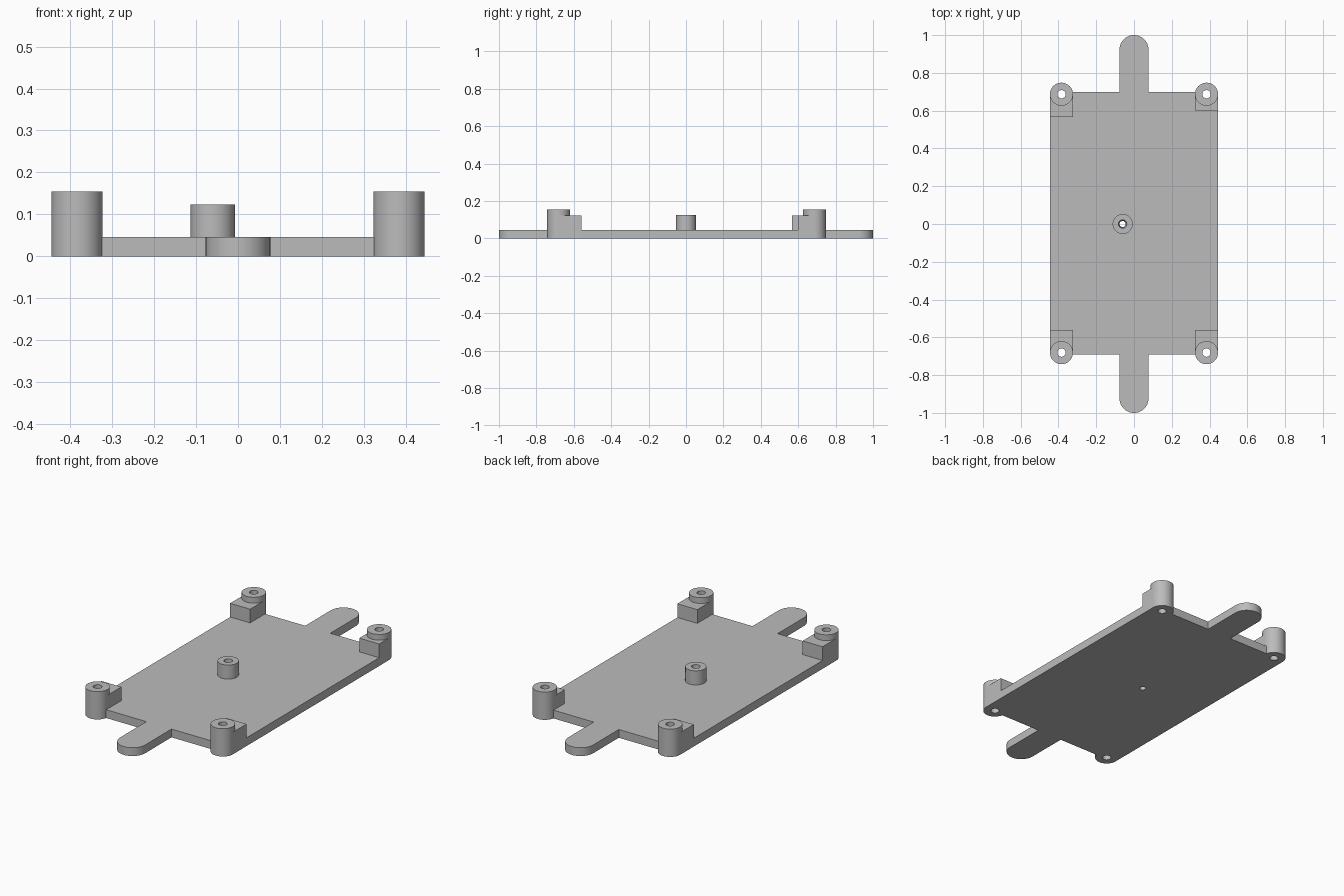
import bpy, bmesh, math

cube = bpy.data.objects.get("Cube")
if cube:
    bpy.data.objects.remove(cube, do_unlink=True)

grey = bpy.data.materials.new("plain grey")
grey.use_nodes = True
colour = (0.5, 0.5, 0.5, 1)
grey.diffuse_color = colour
grey.node_tree.nodes["Principled BSDF"].inputs["Base Color"].default_value = colour

HALF_W, THICK = 0.445, 0.046
POST_X, POST_R, POST_H = 0.384, 0.061, 0.154
BLOCK_H, HOLE_R = 0.122, 0.022
TAB_R = 0.077


def prism(name, outline, z0, z1):
    """Extrude a counter-clockwise outline between two heights."""
    bm = bmesh.new()
    face = bm.faces.new([bm.verts.new((x, y, z0)) for x, y in outline])
    ext = bmesh.ops.extrude_face_region(bm, geom=[face], use_keep_orig=True)
    for v in ext["geom"]:
        if isinstance(v, bmesh.types.BMVert):
            v.co.z = z1
    bmesh.ops.recalc_face_normals(bm, faces=bm.faces)
    mesh = bpy.data.meshes.new(name)
    bm.to_mesh(mesh)
    bm.free()
    mesh.materials.append(grey)
    obj = bpy.data.objects.new(name, mesh)
    bpy.context.collection.objects.link(obj)
    return obj


def box(name, x0, x1, y0, y1, z0, z1):
    return prism(name, [(x0, y0), (x1, y0), (x1, y1), (x0, y1)], z0, z1)


def cylinder(name, x, y, r, z0, z1, n=64, top_r=None):
    obj = prism(name, [(x + r * math.cos(2 * math.pi * i / n),
                        y + r * math.sin(2 * math.pi * i / n)) for i in range(n)], z0, z1)
    if top_r:
        for v in obj.data.vertices:
            if v.co.z == z1:
                v.co.x = x + (v.co.x - x) * top_r / r
                v.co.y = y + (v.co.y - y) * top_r / r
    return obj


def combine(base, parts, operation):
    """Apply boolean operations and discard the operands."""
    bpy.context.view_layer.objects.active = base
    for part in parts:
        mod = base.modifiers.new("combine", 'BOOLEAN')
        mod.operation, mod.solver, mod.object = operation, 'EXACT', part
        bpy.ops.object.modifier_apply(modifier=mod.name)
        bpy.data.objects.remove(part, do_unlink=True)


# Base plate with a round-ended tab at each end
def tab_arc(start):
    return [(TAB_R * math.cos(start + math.pi * i / 32),
             math.copysign(1 - TAB_R, math.sin(start + math.pi / 2))
             + TAB_R * math.sin(start + math.pi * i / 32)) for i in range(33)]


BACK, FRONT = 0.698, -0.692
BACK_POST, FRONT_POST = 0.687, -0.681
outline = [(HALF_W, FRONT_POST), (HALF_W, BACK_POST), (POST_X, BACK), (TAB_R, BACK)]
outline += tab_arc(0)
outline += [(-TAB_R, BACK), (-POST_X, BACK), (-HALF_W, BACK_POST),
            (-HALF_W, FRONT_POST), (-POST_X, FRONT), (-TAB_R, FRONT)]
outline += tab_arc(math.pi)
outline += [(TAB_R, FRONT), (POST_X, FRONT)]
board = prism("mounting_board", outline, 0, THICK)

# Corner posts, each backed by a square block
additions, cutters = [], []
for side, post_y, block_y in ((-1, BACK_POST, 0.567), (1, BACK_POST, 0.6),
                              (-1, FRONT_POST, -0.56), (1, FRONT_POST, -0.56)):
    x = side * POST_X
    additions.append(box("corner_block", x - POST_R, x + POST_R,
                         min(post_y, block_y), max(post_y, block_y), 0, BLOCK_H))
    additions.append(cylinder("corner_post", x, post_y, POST_R, 0, POST_H))
    cutters.append(cylinder("corner_hole", x, post_y, HOLE_R, -0.1, 0.3, 32))

# Off-centre middle post
additions.append(cylinder("middle_post", -0.06, 0, 0.053, THICK / 2, 0.124))
cutters.append(cylinder("middle_hole", -0.06, 0, 0.016, -0.001, 0.125, 32, HOLE_R))

combine(board, additions, 'UNION')
combine(board, cutters, 'DIFFERENCE')

bpy.ops.object.select_all(action='DESELECT')
board.select_set(True)
bpy.context.view_layer.objects.active = board
bpy.ops.object.shade_smooth_by_angle(angle=math.radians(30))
